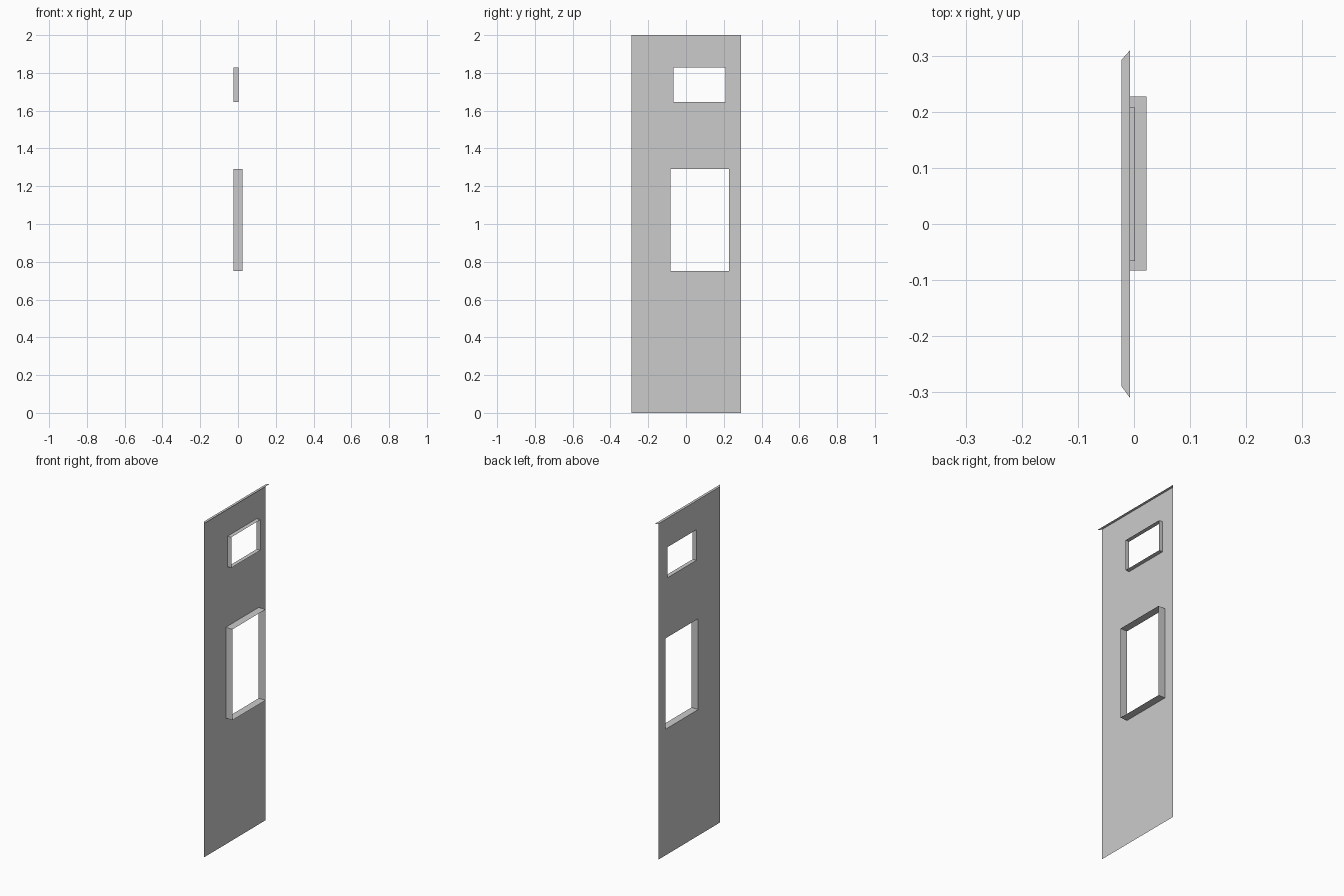
import bpy
import bmesh

cube = bpy.data.objects.get("Cube")
if cube:
    bpy.data.objects.remove(cube, do_unlink=True)

# Single painted metal colour
grey = bpy.data.materials.new("light_grey")
grey.use_nodes = True
colour = (0.6, 0.6, 0.6, 1)
grey.diffuse_color = colour
grey.node_tree.nodes["Principled BSDF"].inputs["Base Color"].default_value = colour

SHEET_X = -0.0225
HEIGHT = 2.0
SIDE = (-0.289, 0.292)

# Openings: y range, z range, and how far the rim reaches in x
OPENINGS = {
    "upper_opening_rim": ((-0.066, 0.208), (1.646, 1.828), 0.002),
    "lower_opening_rim": ((-0.083, 0.227), (0.751, 1.292), 0.0225),
}


def make_object(name, bm):
    bmesh.ops.remove_doubles(bm, verts=bm.verts, dist=1e-5)
    mesh = bpy.data.meshes.new(name)
    bm.to_mesh(mesh)
    bm.free()
    mesh.materials.append(grey)
    obj = bpy.data.objects.new(name, mesh)
    bpy.context.collection.objects.link(obj)
    return obj


def add_face(bm, points):
    bm.faces.new([bm.verts.new(p) for p in points])


def in_opening(y, z):
    return any(ys[0] < y < ys[1] and zs[0] < z < zs[1]
               for ys, zs, _ in OPENINGS.values())


# Thin sheet divided along the opening edges, leaving the openings empty
bm = bmesh.new()
y_cuts = sorted({*SIDE, *(y for ys, _, _ in OPENINGS.values() for y in ys)})
z_cuts = sorted({0.0, HEIGHT, *(z for _, zs, _ in OPENINGS.values() for z in zs)})
for y0, y1 in zip(y_cuts, y_cuts[1:]):
    for z0, z1 in zip(z_cuts, z_cuts[1:]):
        if not in_opening((y0 + y1) / 2, (z0 + z1) / 2):
            add_face(bm, [(SHEET_X, y0, z0), (SHEET_X, y1, z0),
                          (SHEET_X, y1, z1), (SHEET_X, y0, z1)])
make_object("panel_sheet", bm)

# Folded top lip with mitred, flaring ends
bm = bmesh.new()
add_face(bm, [(SHEET_X, SIDE[0], HEIGHT), (-0.007, -0.31, HEIGHT),
              (-0.007, 0.31, HEIGHT), (SHEET_X, SIDE[1], HEIGHT)])
make_object("top_lip", bm)

# Rims folded out around each opening
for name, ((y0, y1), (z0, z1), reach) in OPENINGS.items():
    bm = bmesh.new()
    corners = [(y0, z0), (y1, z0), (y1, z1), (y0, z1)]
    for a, b in zip(corners, corners[1:] + corners[:1]):
        add_face(bm, [(SHEET_X, *a), (SHEET_X, *b), (reach, *b), (reach, *a)])
    make_object(name, bm)
